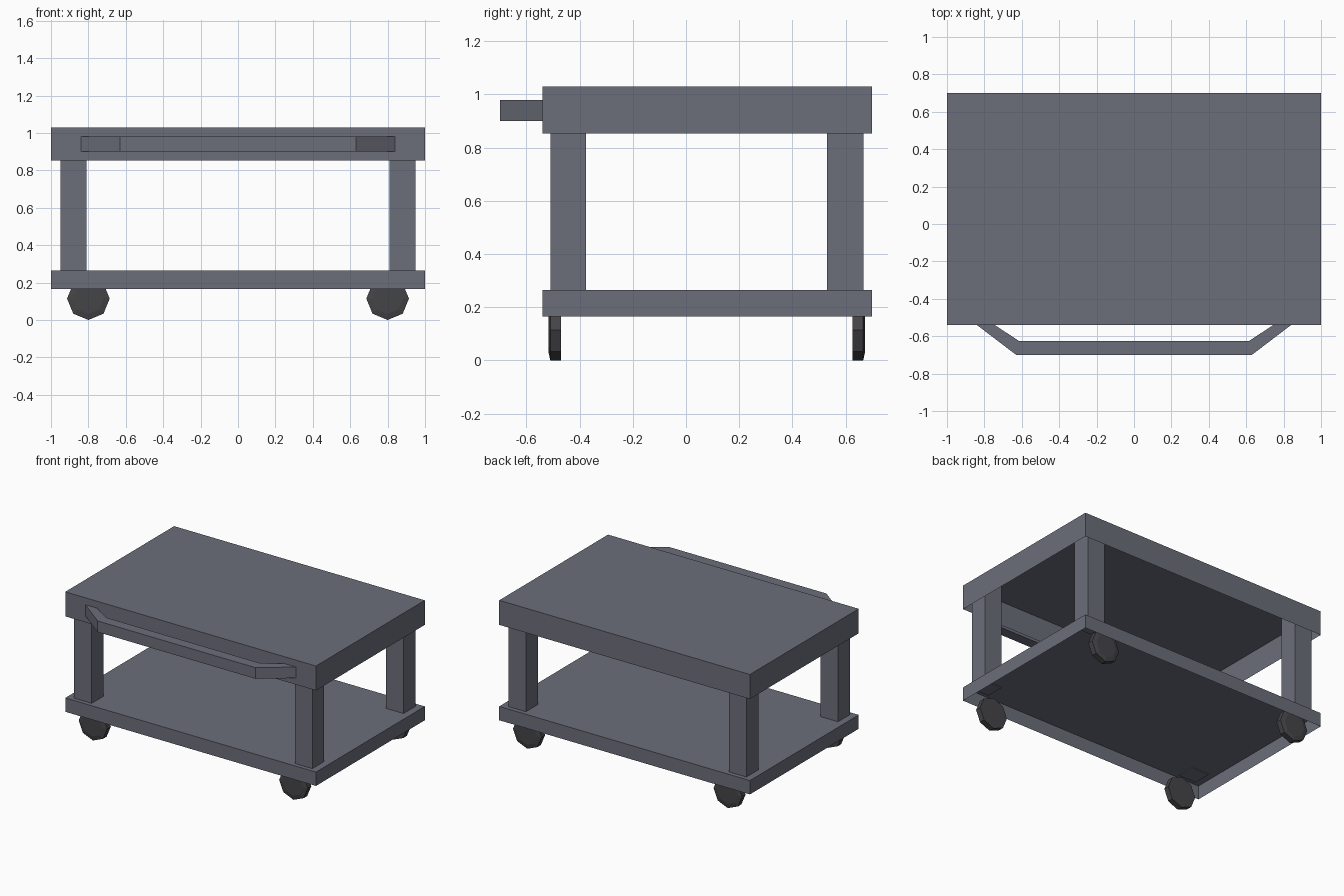
import bpy, bmesh, math

if "Cube" in bpy.data.objects:
    bpy.data.objects.remove(bpy.data.objects["Cube"])


def material(name, rgb):
    m = bpy.data.materials.new(name)
    m.diffuse_color = (*rgb, 1)
    m.use_nodes = True
    m.node_tree.nodes["Principled BSDF"].inputs["Base Color"].default_value = m.diffuse_color
    return m


METAL = material("grey_metal", (0.150, 0.156, 0.195))
RUBBER = material("dark_rubber", (0.060, 0.057, 0.063))


def finish(name, bm, mat):
    bmesh.ops.recalc_face_normals(bm, faces=bm.faces[:])
    me = bpy.data.meshes.new(name)
    bm.to_mesh(me)
    bm.free()
    me.materials.append(mat)
    ob = bpy.data.objects.new(name, me)
    bpy.context.collection.objects.link(ob)
    return ob


def extrude_outline(bm, pts, z0, z1, bottom=True):
    """Vertical prism from an xy outline, optionally open underneath."""
    low = [bm.verts.new((x, y, z0)) for x, y in pts]
    high = [bm.verts.new((x, y, z1)) for x, y in pts]
    n = len(pts)
    for i in range(n):
        j = (i + 1) % n
        bm.faces.new((low[i], low[j], high[j], high[i]))
    bm.faces.new(high)
    if bottom:
        bm.faces.new(low[::-1])


def prism(name, pts, z0, z1, bottom=True):
    bm = bmesh.new()
    extrude_outline(bm, pts, z0, z1, bottom)
    return finish(name, bm, METAL)


def rect(x0, x1, y0, y1):
    return [(x0, y0), (x1, y0), (x1, y1), (x0, y1)]


# Tray top and lower shelf: sheet-metal pans, open underneath
prism("table_top", rect(-1, 1, -0.54, 0.70), 0.853, 1.03, bottom=False)
prism("lower_shelf", rect(-1, 1, -0.54, 0.70), 0.165, 0.265, bottom=False)

# Four square legs, running up into the hollow top
for side, sx in (("left", -1), ("right", 1)):
    x0, x1 = sorted((sx * 0.81, sx * 0.95))
    for end, y0, y1 in (("front", -0.51, -0.375), ("back", 0.53, 0.668)):
        prism(f"{end}_{side}_leg", rect(x0, x1, y0, y1), 0.26, 1.02)

# Push handle with angled ends
half_path = [(0.84, -0.54), (0.745, -0.54), (0.615, -0.625)]
outline = ([(-0.63, -0.70), (0.63, -0.70)] + half_path
           + [(-x, y) for x, y in reversed(half_path)])
prism("push_handle", outline, 0.90, 0.98)


# Eight-sided wheels with a slightly raised hub on the outer face
def wheel(name, x, y_inner, out):
    bm = bmesh.new()
    r = 0.114
    rings = []
    for radius, depth in ((r, 0.0), (r, 0.04), (0.082, 0.047)):
        rings.append([bm.verts.new((x + radius * math.cos(k * math.pi / 4),
                                    y_inner + out * depth,
                                    r + radius * math.sin(k * math.pi / 4)))
                      for k in range(8)])
    for a, b in zip(rings, rings[1:]):
        for k in range(8):
            j = (k + 1) % 8
            bm.faces.new((a[k], a[j], b[j], b[k]))
    bm.faces.new(rings[0])
    bm.faces.new(rings[-1])
    finish(name, bm, RUBBER)


for side, sx in (("left", -1), ("right", 1)):
    wheel(f"front_{side}_wheel", sx * 0.80, -0.47, -1)
    wheel(f"back_{side}_wheel", sx * 0.80, 0.626, 1)
